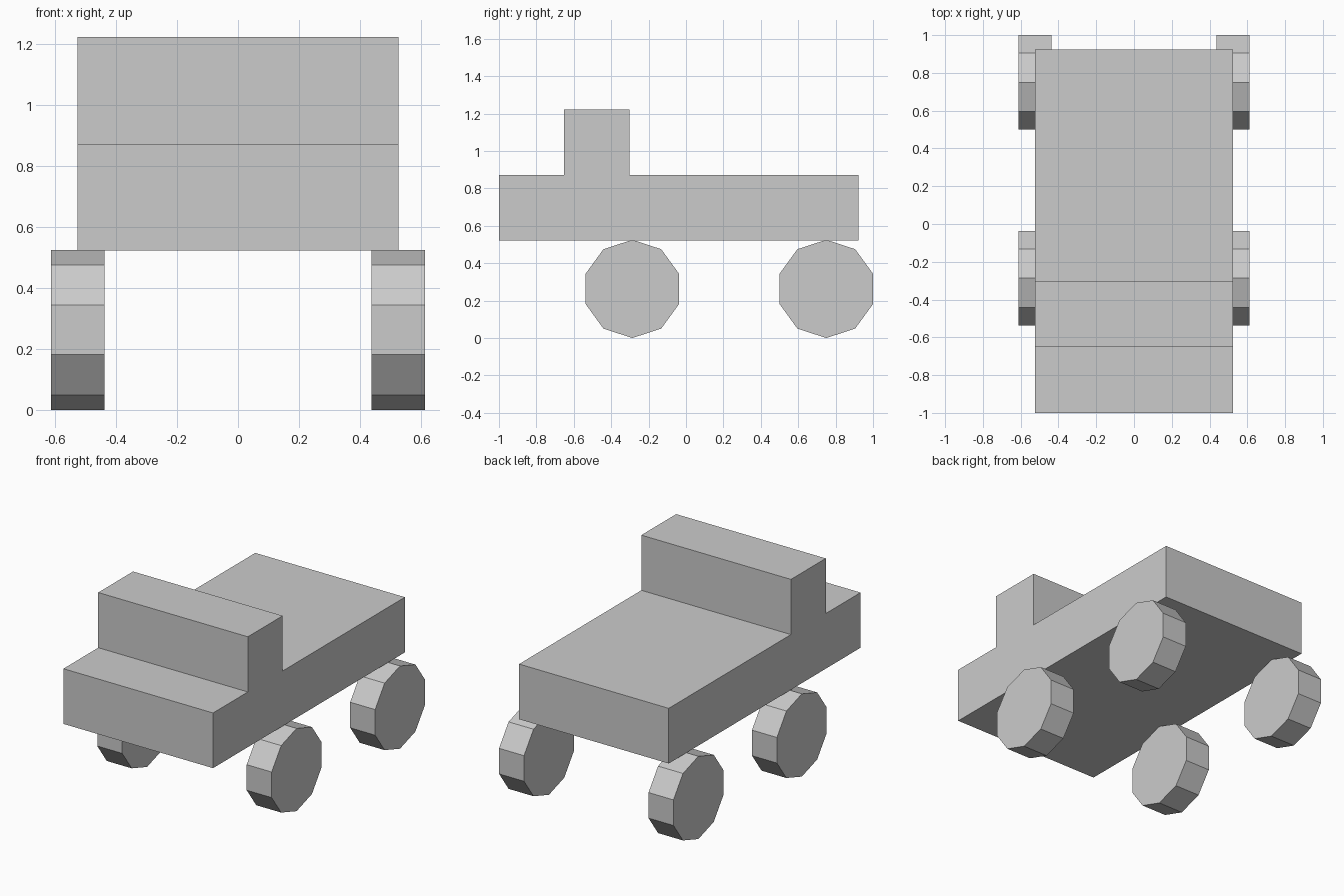
import bpy, bmesh, math

if "Cube" in bpy.data.objects:
    bpy.data.objects.remove(bpy.data.objects["Cube"])


def extrude_profile(name, points, x0, x1):
    """Extrude a closed (y, z) outline along x from x0 to x1."""
    bm = bmesh.new()
    face = bm.faces.new([bm.verts.new((x0, y, z)) for y, z in points])
    ext = bmesh.ops.extrude_face_region(bm, geom=[face], use_keep_orig=True)
    moved = [g for g in ext["geom"] if isinstance(g, bmesh.types.BMVert)]
    bmesh.ops.translate(bm, verts=moved, vec=(x1 - x0, 0, 0))
    bmesh.ops.recalc_face_normals(bm, faces=bm.faces)
    mesh = bpy.data.meshes.new(name)
    bm.to_mesh(mesh)
    bm.free()
    obj = bpy.data.objects.new(name, mesh)
    bpy.context.collection.objects.link(obj)
    return obj


# Truck body: hood, cab and flat bed in one side outline
extrude_profile("truck_body", [
    (-1.0, 0.522), (0.923, 0.522), (0.923, 0.872), (-0.302, 0.872),
    (-0.302, 1.222), (-0.651, 1.222), (-0.651, 0.872), (-1.0, 0.872),
], -0.525, 0.525)

# Ten-sided wheels with a corner at the top and bottom
RADIUS = 0.2625
for axle, y in (("front", -0.287), ("rear", 0.75)):
    outline = [(y + RADIUS * math.sin(i * math.tau / 10),
                RADIUS + RADIUS * math.cos(i * math.tau / 10)) for i in range(10)]
    for side, x0, x1 in (("right", 0.437, 0.612), ("left", -0.612, -0.437)):
        extrude_profile(f"{axle}_{side}_wheel", outline, x0, x1)
